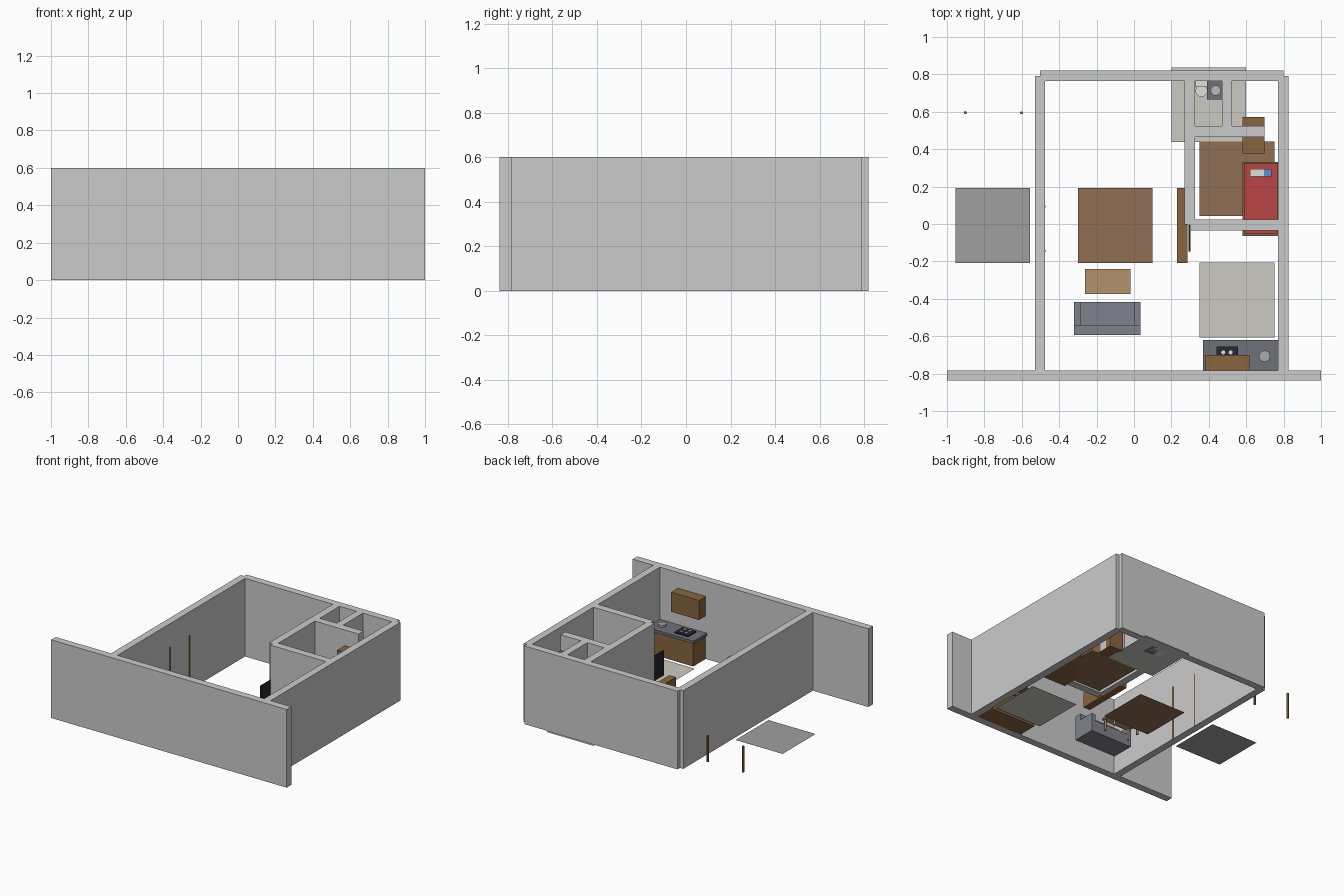
import bpy

_mats = {}


def paint(ob, color):
    if color is None:
        return ob
    if color not in _mats:
        m = bpy.data.materials.new("paint_%d" % len(_mats))
        m.diffuse_color = (*color, 1)
        _mats[color] = m
    ob.data.materials.append(_mats[color])
    return ob


def box(name, x0, x1, y0, y1, z0, z1, color=None):
    bpy.ops.mesh.primitive_cube_add(size=1, location=((x0 + x1) / 2, (y0 + y1) / 2, (z0 + z1) / 2))
    ob = bpy.context.object
    ob.name = name
    ob.scale = (x1 - x0, y1 - y0, z1 - z0)
    bpy.ops.object.transform_apply(location=False, rotation=False, scale=True)
    return paint(ob, color)


def cyl(name, x, y, r, z0, z1, color=None, n=24):
    bpy.ops.mesh.primitive_cylinder_add(vertices=n, radius=r, depth=z1 - z0, location=(x, y, (z0 + z1) / 2))
    ob = bpy.context.object
    ob.name = name
    bpy.ops.object.shade_smooth_by_angle()
    return paint(ob, color)


def floor(name, x, y, color):
    bpy.ops.mesh.primitive_plane_add(size=0.4, location=(x, y, 0))
    bpy.context.object.name = name
    return paint(bpy.context.object, color)


WOOD = (0.25, 0.13, 0.05)
PLANK = (0.28, 0.16, 0.09)
TAN = (0.45, 0.29, 0.15)
TILE = (0.6, 0.6, 0.54)
SLATE = (0.16, 0.16, 0.19)
FABRIC = (0.22, 0.22, 0.27)
BLACK = (0.02, 0.02, 0.03)
RED = (0.5, 0.06, 0.06)
WHITE = (0.75, 0.75, 0.7)
BLUE = (0.1, 0.28, 0.6)
STONE = (0.35, 0.35, 0.35)
H = 0.6

# outer and partition walls
for name, x0, x1, y0, y1 in [
    ("front_wall", -1, 1, -0.838, -0.782),
    ("left_wall", -0.53, -0.475, -0.782, 0.79),
    ("right_wall", 0.77, 0.825, -0.782, 0.79),
    ("back_wall", -0.502, 0.798, 0.765, 0.82),
    ("bedroom_side_wall", 0.27, 0.327, -0.004, 0.77),
    ("bedroom_front_wall", 0.30, 0.775, -0.035, 0.023),
    ("bathroom_wall", 0.30, 0.697, 0.466, 0.525),
    ("bathroom_divider", 0.47, 0.525, 0.52, 0.77),
]:
    box(name, x0, x1, y0, y1, 0, H)

# floor panels
floor("living_floor", -0.10, -0.008, PLANK)
floor("bedroom_floor", 0.55, 0.242, PLANK)
floor("kitchen_floor", 0.55, -0.407, TILE)
floor("bathroom_floor", 0.40, 0.638, TILE)
floor("porch_floor", -0.755, -0.008, STONE)

# porch posts
for x in (-0.902, -0.602):
    cyl("porch_post", x, 0.595, 0.008, 0, 0.2, WOOD, 12)

# door jambs set into the left wall
for y in (-0.145, 0.093):
    box("door_jamb", -0.50, -0.472, y - 0.006, y + 0.006, 0, 0.42, WOOD)

# kitchen
box("counter_base", 0.38, 0.77, -0.782, -0.63, 0, 0.18, WOOD)
box("counter_top", 0.37, 0.77, -0.782, -0.62, 0.18, 0.2, SLATE)
box("stove", 0.44, 0.556, -0.75, -0.655, 0.2, 0.21, BLACK)
for x in (0.477, 0.517):
    for y in (-0.727, -0.686):
        cyl("burner", x, y, 0.011, 0.21, 0.215, WHITE, 16)
cyl("sink", 0.698, -0.707, 0.03, 0.2, 0.215, (0.4, 0.4, 0.42))
box("upper_cabinet", 0.38, 0.617, -0.782, -0.70, 0.33, 0.48, WOOD)

# media stand and screen
box("media_stand", 0.23, 0.287, -0.208, 0.192, 0, 0.12, WOOD)
box("screen", 0.292, 0.301, -0.148, -0.005, 0.14, 0.33, BLACK)

# coffee table
box("table_top", -0.262, -0.02, -0.373, -0.24, 0.085, 0.1, TAN)
for x in (-0.245, -0.037):
    for y in (-0.356, -0.257):
        cyl("table_leg", x, y, 0.008, 0, 0.085, TAN, 12)

# sofa
box("sofa_seat", -0.32, 0.036, -0.593, -0.416, 0, 0.09, FABRIC)
box("sofa_back", -0.32, 0.036, -0.593, -0.54, 0.09, 0.19, FABRIC)
for x in (-0.32, 0.0):
    box("sofa_arm", x, x + 0.036, -0.54, -0.416, 0.09, 0.14, FABRIC)

# bed and wardrobe
box("bed_frame", 0.58, 0.77, -0.063, 0.33, 0, 0.07, WOOD)
box("headboard", 0.58, 0.77, 0.322, 0.332, 0, 0.16, WOOD)
box("mattress", 0.588, 0.768, -0.052, 0.322, 0.07, 0.12, RED)
box("pillow", 0.62, 0.695, 0.253, 0.295, 0.12, 0.14, WHITE)
box("pillow_end", 0.695, 0.735, 0.253, 0.295, 0.12, 0.14, BLUE)
box("wardrobe", 0.58, 0.697, 0.375, 0.572, 0, 0.48, WOOD)

# bathroom fittings
cyl("toilet_bowl", 0.36, 0.712, 0.032, 0, 0.1, WHITE)
box("toilet_tank", 0.328, 0.39, 0.733, 0.765, 0, 0.17, WHITE)
box("basin_cabinet", 0.39, 0.47, 0.665, 0.765, 0, 0.19, SLATE)
cyl("basin", 0.437, 0.714, 0.027, 0.19, 0.205, (0.5, 0.5, 0.52))
